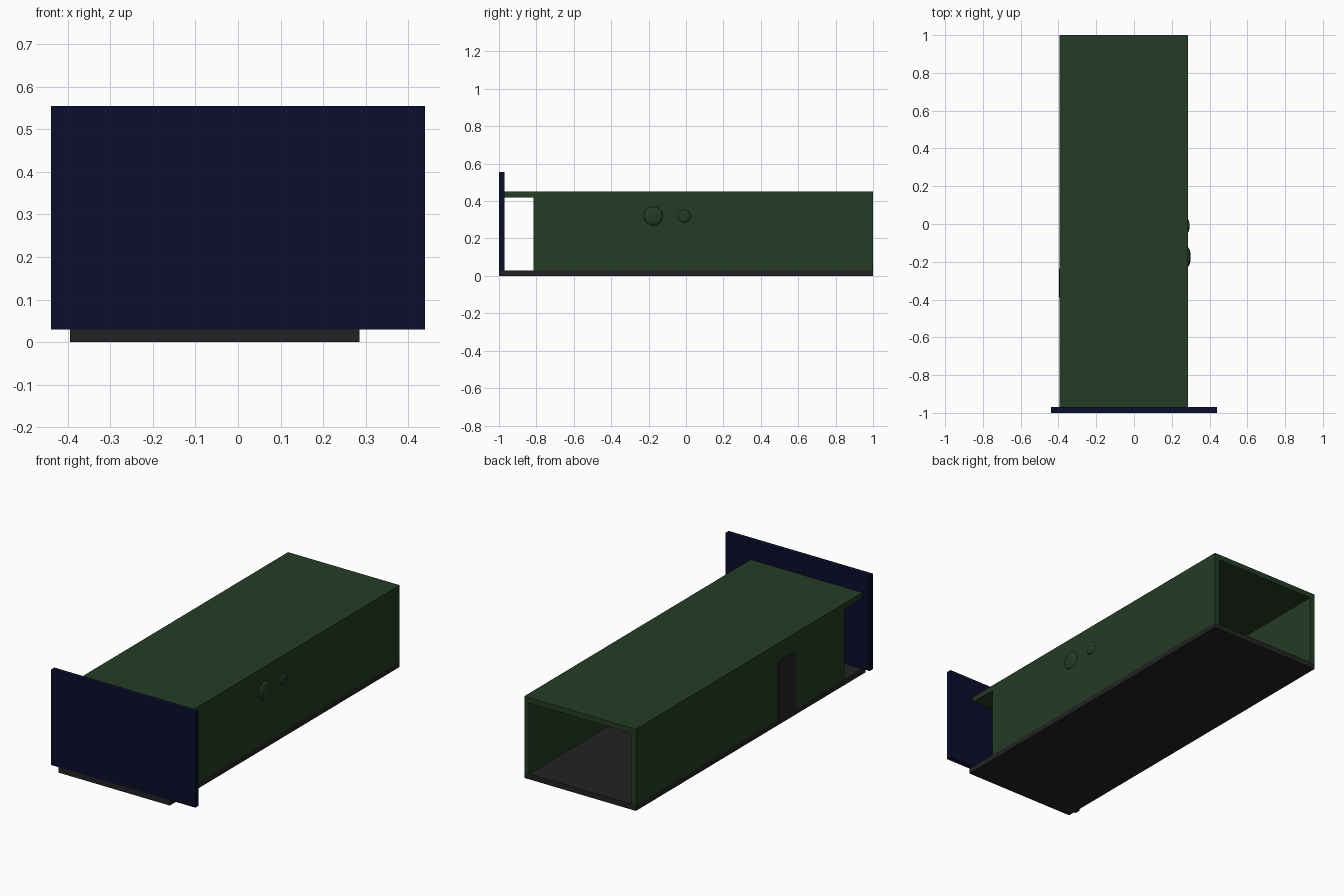
import bpy
import math

if "Cube" in bpy.data.objects:
    bpy.data.objects.remove(bpy.data.objects["Cube"])


def material(name, rgb):
    m = bpy.data.materials.new(name)
    m.diffuse_color = (*rgb, 1)
    m.use_nodes = True
    m.node_tree.nodes["Principled BSDF"].inputs["Base Color"].default_value = m.diffuse_color
    return m


GREEN = material("dark_green", (0.018, 0.045, 0.018))
NAVY = material("navy", (0.0035, 0.004, 0.026))
GREY = material("charcoal", (0.017, 0.0165, 0.0165))


def box(name, x, y, z, mat):
    """Box given by its (min, max) range on each axis."""
    bpy.ops.mesh.primitive_cube_add(size=1)
    o = bpy.context.object
    o.name = name
    o.location = [(a + b) / 2 for a, b in (x, y, z)]
    o.scale = [b - a for a, b in (x, y, z)]
    o.data.materials.append(mat)
    return o


def knob(name, y, z, radius, depth):
    """Flattened round knob set into the right wall."""
    bpy.ops.mesh.primitive_uv_sphere_add(segments=32, ring_count=16, radius=1,
                                         location=(RIGHT, y, z))
    o = bpy.context.object
    o.name = name
    o.rotation_euler = (0, math.pi / 2, 0)
    o.scale = (radius, radius, depth)
    o.data.materials.append(GREEN)
    bpy.ops.object.shade_smooth_by_angle()
    return o


LEFT, RIGHT, T = -0.395, 0.285, 0.03

# Floor, roof and side walls form an open tunnel
box("floor", (LEFT, RIGHT), (-1, 1), (0, T), GREY)
box("roof", (LEFT, RIGHT), (-0.97, 1), (0.42, 0.45), GREEN)
for name, x in (("left_wall", LEFT), ("right_wall", RIGHT - T)):
    box(name, (x, x + T), (-0.815, 1), (T, 0.42), GREEN)

# Wide panel across the front
box("front_panel", (-0.44, 0.44), (-1, -0.97), (T, 0.555), NAVY)

# Door in the left wall
box("door", (LEFT - 0.003, LEFT + T + 0.003), (-0.39, -0.235), (T, 0.35), GREY)

# Knobs on the right wall
knob("large_knob", -0.175, 0.32, 0.05, 0.015)
knob("small_knob", -0.01, 0.32, 0.034, 0.009)
